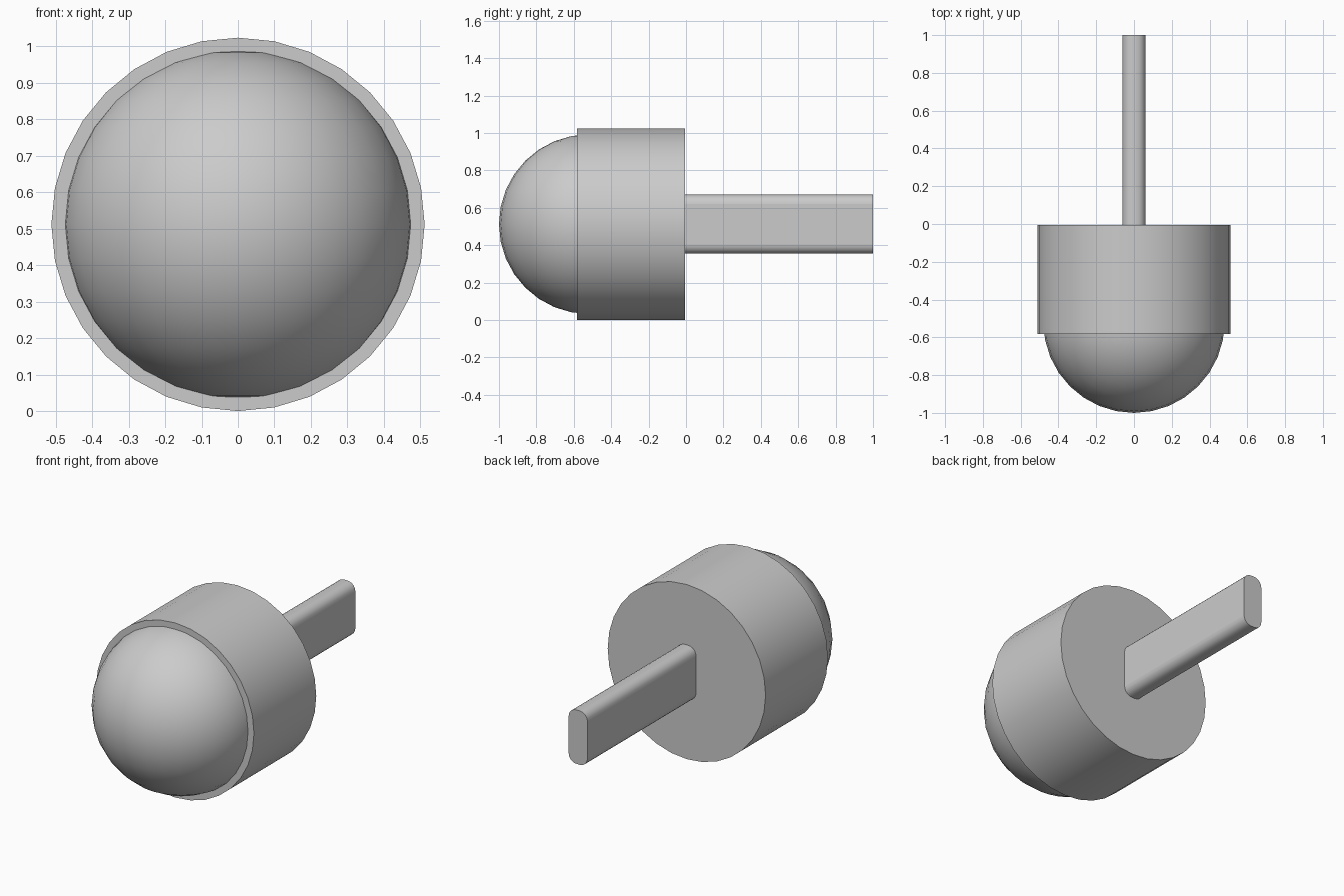
import bpy
import math

cube = bpy.data.objects.get("Cube")
if cube:
    bpy.data.objects.remove(cube, do_unlink=True)

RADIUS = 0.512
FRONT, BACK, END = -0.583, -0.006, 1.0

grey = bpy.data.materials.new("plain grey")
grey.use_nodes = True
colour = (0.6, 0.6, 0.6, 1)
grey.diffuse_color = colour
grey.node_tree.nodes["Principled BSDF"].inputs["Base Color"].default_value = colour


def finish(name):
    """Name the active object, give it the material and smooth its curves."""
    obj = bpy.context.object
    obj.name = name
    obj.data.materials.append(grey)
    bpy.ops.object.transform_apply(location=False, rotation=True, scale=True)
    bpy.ops.object.shade_smooth_by_angle(angle=math.radians(35))
    return obj


# Cylindrical housing, capped at both ends
bpy.ops.mesh.primitive_cylinder_add(
    vertices=32, radius=RADIUS, depth=BACK - FRONT,
    location=(0, (FRONT + BACK) / 2, RADIUS), rotation=(math.pi / 2, 0, 0))
finish("housing")

# Ball set into the front of the housing
bpy.ops.mesh.primitive_uv_sphere_add(
    segments=32, ring_count=16, radius=0.48, location=(0, -0.52, RADIUS))
finish("ball")

# Flat stalk with its four long edges rounded
bpy.ops.mesh.primitive_cube_add(size=1, location=(0, (END + BACK - 0.02) / 2, RADIUS))
bpy.context.object.scale = (0.122, END - BACK + 0.02, 0.316)
stalk = finish("stalk")
weights = stalk.data.attributes.new("bevel_weight_edge", "FLOAT", "EDGE")
for edge in stalk.data.edges:
    a, b = (stalk.data.vertices[i].co for i in edge.vertices)
    weights.data[edge.index].value = float(abs(a.y - b.y) > 0.5)
bevel = stalk.modifiers.new("rounded edges", "BEVEL")
bevel.limit_method = "WEIGHT"
bevel.width = 0.05
bevel.segments = 5
bpy.ops.object.modifier_apply(modifier=bevel.name)
bpy.ops.object.shade_smooth_by_angle(angle=math.radians(35))
